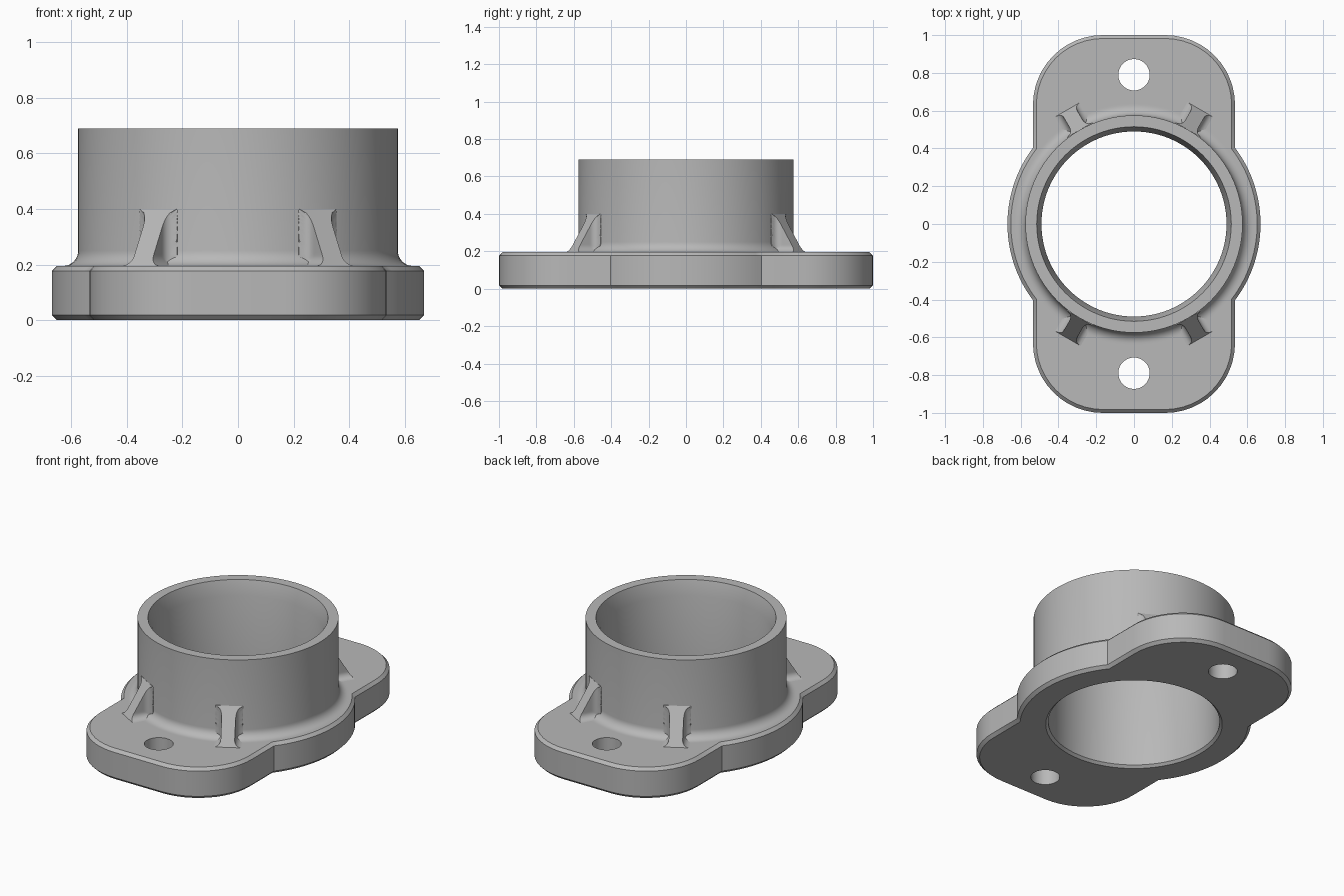
import bpy
import bmesh
from math import sin, cos, acos, pi, sqrt, radians

cube = bpy.data.objects.get("Cube")
if cube:
    bpy.data.objects.remove(cube, do_unlink=True)

# One plain grey material
GREY = (0.48, 0.48, 0.48, 1)
grey = bpy.data.materials.new("plain_grey")
grey.use_nodes = True
grey.diffuse_color = GREY
bsdf = grey.node_tree.nodes["Principled BSDF"]
bsdf.inputs["Base Color"].default_value = GREY
bsdf.inputs["Roughness"].default_value = 0.6

# Main sizes
PLATE_TOP = 0.195
CHAMFER = 0.018
HALF_WIDTH, HALF_LENGTH, CORNER = 0.535, 1.0, 0.37
LOBE = 0.67
COLLAR, COLLAR_TOP, BORE = 0.575, 0.69, 0.49
FILLET = 0.055
HOLE, HOLE_Y = 0.083, 0.79


def add_ring(bm, points):
    return [bm.verts.new(p) for p in points]


def loft(bm, rings):
    """Join neighbouring closed rings with quads."""
    for a, b in zip(rings, rings[1:]):
        n = len(a)
        for i in range(n):
            j = (i + 1) % n
            bm.faces.new((a[i], a[j], b[j], b[i]))


def fill_between(bm, rings):
    """Fill a flat outline that has holes in it."""
    edges = []
    for ring in rings:
        for a, b in zip(ring, ring[1:] + ring[:1]):
            edges.append(bm.edges.get((a, b)) or bm.edges.new((a, b)))
    bmesh.ops.triangle_fill(bm, use_beauty=True, use_dissolve=False, edges=edges)


def circle(r, z, y=0, n=96):
    return [(r * cos(2 * pi * i / n), y + r * sin(2 * pi * i / n), z) for i in range(n)]


def outline(inset, z, n=12):
    """Rounded plate merged with a round middle, shrunk by inset."""
    r, lobe = CORNER - inset, LOBE - inset
    end = acos((HALF_WIDTH - inset) / lobe)
    quarter = []
    for i in range(n + 1):
        a = end * (i + 0.5) / (n + 0.5)
        quarter.append((lobe * cos(a), lobe * sin(a)))
    for i in range(n + 1):
        a = pi / 2 * i / n
        quarter.append((HALF_WIDTH - CORNER + r * cos(a), HALF_LENGTH - CORNER + r * sin(a)))
    half = quarter + [(-x, y) for x, y in reversed(quarter)]
    return [(x, y, z) for x, y in half + [(-x, -y) for x, y in half]]


def finish(bm, name):
    bmesh.ops.recalc_face_normals(bm, faces=bm.faces[:])
    mesh = bpy.data.meshes.new(name)
    bm.to_mesh(mesh)
    bm.free()
    mesh.materials.append(grey)
    obj = bpy.data.objects.new(name, mesh)
    bpy.context.collection.objects.link(obj)
    bpy.ops.object.select_all(action="DESELECT")
    obj.select_set(True)
    bpy.context.view_layer.objects.active = obj
    bpy.ops.object.shade_smooth_by_angle(angle=radians(30))
    return obj


# Flange and collar as one closed body
bm = bmesh.new()
levels = [(CHAMFER, 0), (0, CHAMFER), (0, PLATE_TOP - CHAMFER), (CHAMFER, PLATE_TOP)]
edge_rings = [add_ring(bm, outline(d, z)) for d, z in levels]
loft(bm, edge_rings)

# Collar profile: bore, flared mouth, rim, outer wall, base fillet
profile = [(BORE + 0.015, 0), (BORE, 0.015), (BORE, 0.6),
           (BORE + 0.025, COLLAR_TOP), (COLLAR, COLLAR_TOP)]
for i in range(9):
    a = pi / 2 * i / 8
    profile.append((COLLAR + FILLET * (1 - cos(a)), PLATE_TOP + FILLET * (1 - sin(a))))
profile.append((COLLAR + FILLET + 0.01, PLATE_TOP))
collar_rings = [add_ring(bm, circle(r, z)) for r, z in profile]
loft(bm, collar_rings)

# Bolt holes
bottoms, tops = [edge_rings[0], collar_rings[0]], [edge_rings[-1], collar_rings[-1]]
for y in (-HOLE_Y, HOLE_Y):
    hole = [add_ring(bm, circle(HOLE, z, y, 48)) for z in (0, PLATE_TOP)]
    loft(bm, hole)
    bottoms.append(hole[0])
    tops.append(hole[1])
fill_between(bm, bottoms)
fill_between(bm, tops)
finish(bm, "flanged_collar")


# Sloping ribs with filleted, waisted sides
RIB_HALF, RIB_FILLET = 0.04, 0.038
RIB_TOP, RIB_FOOT = 0.4, 0.7


def flare(d):
    d = min(max(d, 0), RIB_FILLET)
    return RIB_FILLET - sqrt(RIB_FILLET ** 2 - (RIB_FILLET - d) ** 2)


def make_rib(name, angle):
    bm = bmesh.new()
    rings = []
    rows, cols = 24, 16
    for i in range(-1, rows + 1):
        t = max(i, 0) / rows
        t = t ** 1.6
        z = PLATE_TOP + (RIB_TOP - PLATE_TOP) * t - (0.01 if i < 0 else 0)
        front = RIB_FOOT + (COLLAR - RIB_FOOT) * t
        side = []
        for j in range(cols + 1):
            r = 0.56 + (front - 0.56) * (j / cols) ** 1.5
            side.append((r, RIB_HALF + max(flare(r - COLLAR), flare(z - PLATE_TOP))))
        loop = side + [(r, -w) for r, w in reversed(side)]
        rings.append(add_ring(bm, [(r, w, z) for r, w in loop]))
    loft(bm, rings)
    bm.faces.new(rings[0])
    bm.faces.new(rings[-1])
    rib = finish(bm, name)
    rib.rotation_euler.z = radians(angle)


for name, angle in (("back_left_rib", 60), ("back_right_rib", 120),
                    ("front_right_rib", 240), ("front_left_rib", 300)):
    make_rib(name, angle)
